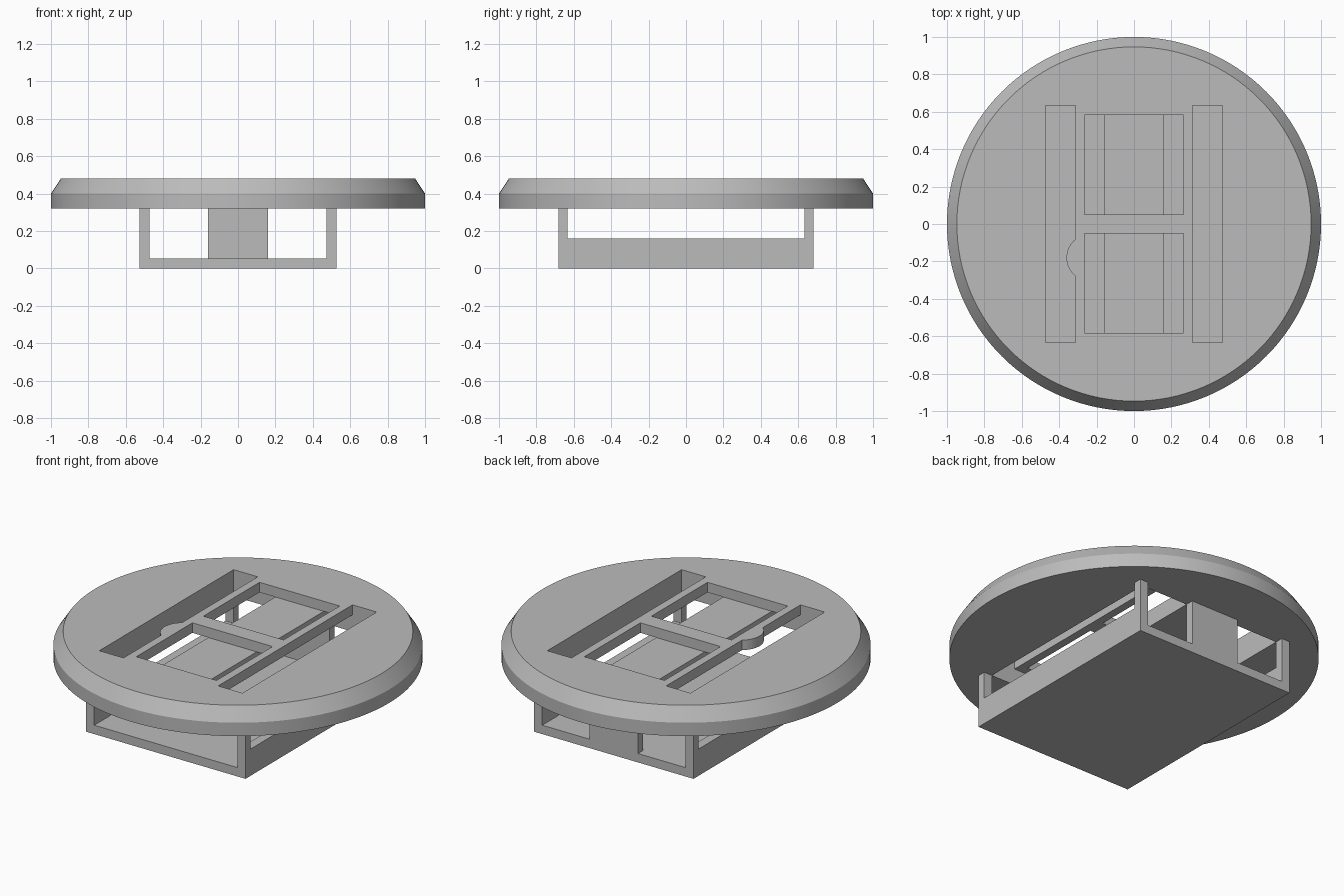
import bpy, bmesh, math

old = bpy.data.objects.get("Cube")
if old:
    bpy.data.objects.remove(old)

grey = bpy.data.materials.new("plain grey")
grey.use_nodes = True
colour = (0.5, 0.5, 0.5, 1)
grey.diffuse_color = colour
grey.node_tree.nodes["Principled BSDF"].inputs["Base Color"].default_value = colour


def finish(name, bm):
    bmesh.ops.recalc_face_normals(bm, faces=bm.faces)
    mesh = bpy.data.meshes.new(name)
    bm.to_mesh(mesh)
    bm.free()
    mesh.materials.append(grey)
    obj = bpy.data.objects.new(name, mesh)
    bpy.context.collection.objects.link(obj)
    return obj


def prism(name, outline, z0, z1):
    bm = bmesh.new()
    face = bm.faces.new([bm.verts.new((x, y, z0)) for x, y in outline])
    top = bmesh.ops.extrude_face_region(bm, geom=[face])["geom"]
    for v in top:
        if isinstance(v, bmesh.types.BMVert):
            v.co.z = z1
    return finish(name, bm)


def box(name, x0, x1, y0, y1, z0, z1):
    return prism(name, [(x0, y0), (x1, y0), (x1, y1), (x0, y1)], z0, z1)


def lathe(name, profile, segments=128):
    bm = bmesh.new()
    rings = []
    for r, z in profile:
        rings.append([bm.verts.new((r * math.cos(math.tau * i / segments),
                                    r * math.sin(math.tau * i / segments), z))
                      for i in range(segments)])
    for a, b in zip(rings, rings[1:]):
        for i in range(segments):
            j = (i + 1) % segments
            bm.faces.new((a[i], a[j], b[j], b[i]))
    bm.faces.new(rings[0])
    bm.faces.new(rings[-1])
    return finish(name, bm)


def cut(target, cutter):
    mod = target.modifiers.new("cut", 'BOOLEAN')
    mod.operation = 'DIFFERENCE'
    mod.solver = 'EXACT'
    mod.object = cutter
    bpy.context.view_layer.objects.active = target
    bpy.ops.object.modifier_apply(modifier=mod.name)
    bpy.data.objects.remove(cutter)


# Shared levels and half sizes
disc_z, web_z, top_z = 0.32, 0.42, 0.48
in_x, in_y, out_x, out_y = 0.473, 0.634, 0.527, 0.682
slot_x, win_x, mid_x = 0.313, 0.265, 0.16

# Bevelled round disc with an underside pocket, side slots and two windows
disc = lathe("round_disc", [(1, disc_z), (1, 0.4), (0.947, top_z)])
cut(disc, box("pocket_cutter", -in_x, in_x, -in_y, in_y, 0.2, web_z))
for s in (-1, 1):
    xs = sorted((s * slot_x, s * in_x))
    cut(disc, box("slot_cutter", *xs, -in_y, in_y, 0.4, 0.6))
    ys = sorted((s * 0.052, s * 0.582))
    cut(disc, box("window_cutter", -win_x, win_x, *ys, 0.4, 0.6))
bpy.ops.object.select_all(action='DESELECT')
disc.select_set(True)
bpy.context.view_layer.objects.active = disc
bpy.ops.object.shade_smooth_by_angle(angle=math.radians(20))

# Rounded tab on the edge of one slot
radius, half = 0.125, math.radians(52)
centre = -slot_x + radius * math.cos(half)
arc = [math.pi - half + 2 * half * i / 16 for i in range(17)]
prism("slot_tab", [(centre + radius * math.cos(a), -0.18 + radius * math.sin(a))
                   for a in arc], web_z, top_z)

# Central rib beneath the windows
box("central_rib", -mid_x, mid_x, -in_y, in_y, disc_z, web_z)

# Tray below: floor, low side walls, corner posts and back panel
box("tray_floor", -out_x, out_x, -out_y, out_y, 0, 0.053)
for s, side in ((-1, "right"), (1, "left")):
    xs = sorted((s * in_x, s * out_x))
    box(side + "_wall", *xs, -out_y, out_y, 0.053, 0.16)
    for t, end in ((-1, "front"), (1, "back")):
        ys = sorted((t * in_y, t * out_y))
        box(f"{end}_{side}_post", *xs, *ys, 0.16, disc_z)
box("back_panel", -mid_x, mid_x, in_y, out_y, 0.053, disc_z)
